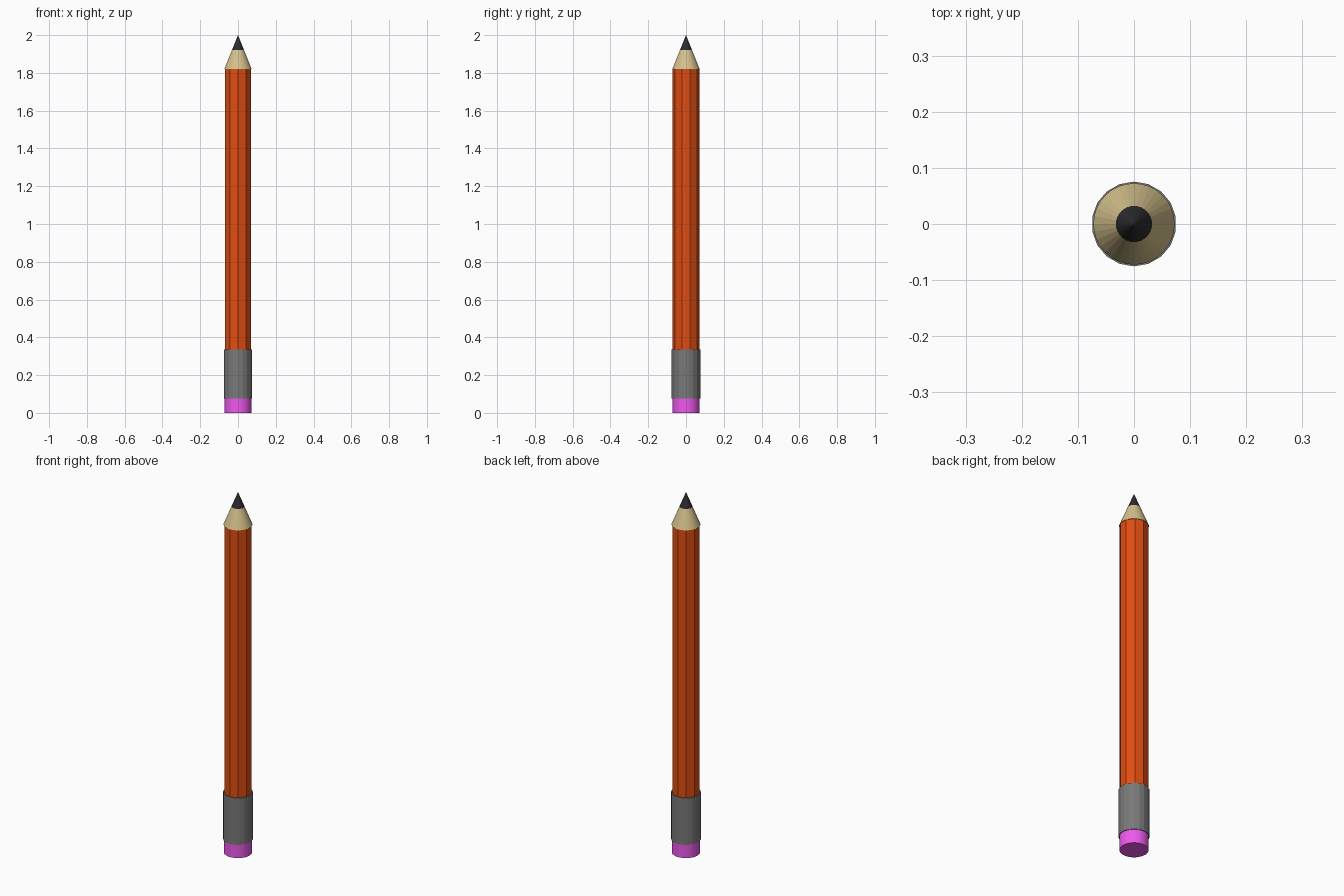
import bpy

if "Cube" in bpy.data.objects:
    bpy.data.objects.remove(bpy.data.objects["Cube"])


def material(name, rgb):
    mat = bpy.data.materials.new(name)
    mat.diffuse_color = (*rgb, 1)
    mat.use_nodes = True
    mat.node_tree.nodes["Principled BSDF"].inputs["Base Color"].default_value = mat.diffuse_color
    return mat


def section(name, sides, r_bottom, r_top, z0, z1, mat):
    """Upright flat-shaded prism or cone spanning z0 to z1."""
    bpy.ops.mesh.primitive_cone_add(
        vertices=sides, radius1=r_bottom, radius2=r_top,
        depth=z1 - z0, location=(0, 0, (z0 + z1) / 2))
    obj = bpy.context.object
    obj.name = name
    obj.data.materials.append(mat)
    return obj


paint = material("orange_paint", (0.75, 0.075, 0.006))
wood = material("bare_wood", (0.66, 0.53, 0.26))
graphite = material("graphite", (0.025, 0.025, 0.028))
metal = material("grey_metal", (0.19, 0.19, 0.19))
rubber = material("pink_rubber", (0.85, 0.1, 0.85))

# Eraser and the metal sleeve that holds it
section("eraser", 32, 0.0715, 0.0715, 0.0, 0.10, rubber)
section("ferrule", 18, 0.0755, 0.0755, 0.075, 0.335, metal)

# Ten-sided painted shaft
section("shaft", 10, 0.0715, 0.0715, 0.30, 1.82, paint)

# Sharpened wood and lead share one slope
tip_base, tip_top, tip_radius, lead_z = 1.82, 2.0, 0.0725, 1.92
lead_radius = tip_radius * (tip_top - lead_z) / (tip_top - tip_base)
section("sharpened_wood", 32, tip_radius, lead_radius, tip_base, lead_z, wood)
section("lead_point", 32, lead_radius, 0.0, lead_z, tip_top, graphite)
